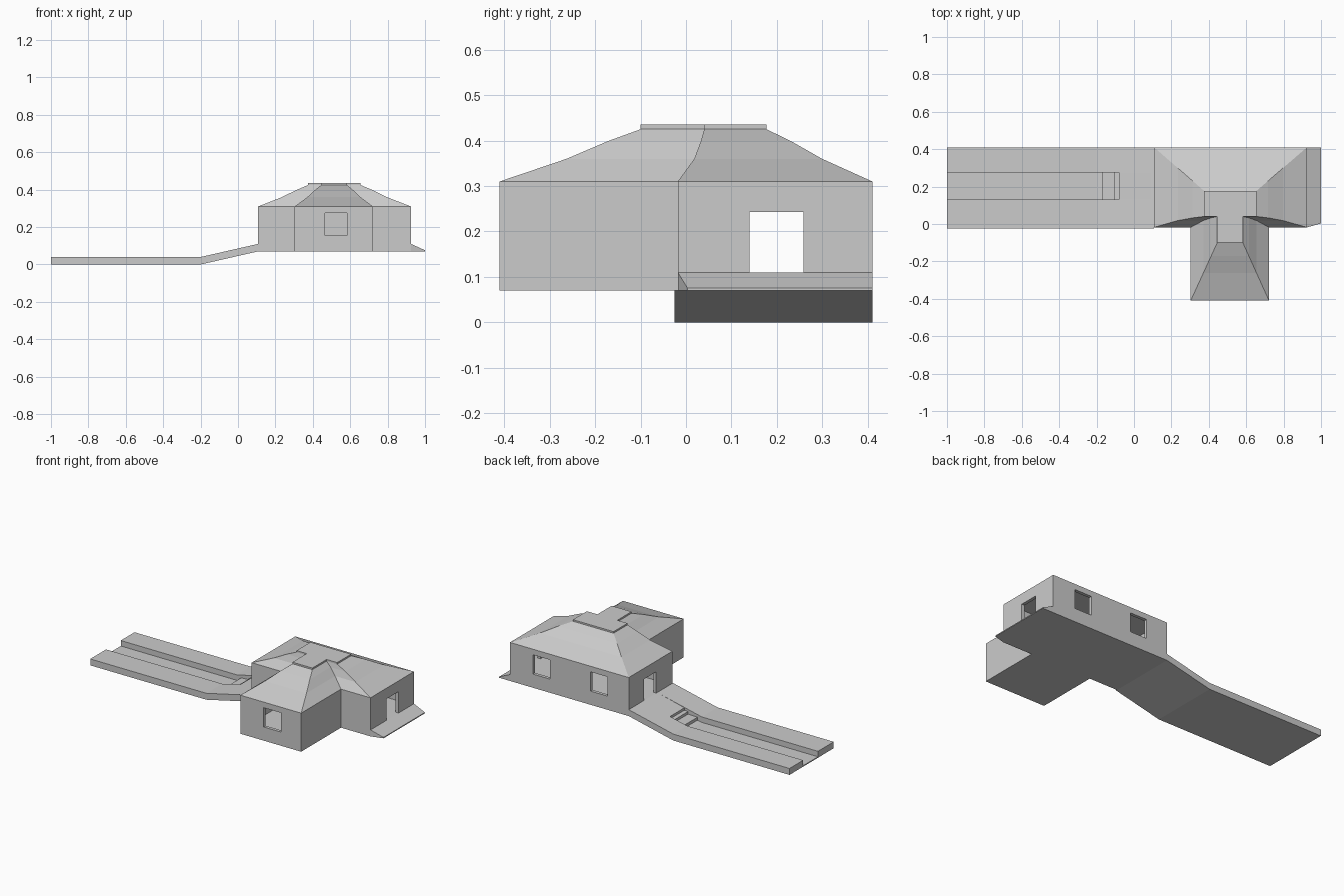
import bpy
import bmesh

if "Cube" in bpy.data.objects:
    bpy.data.objects.remove(bpy.data.objects["Cube"])


def make_object(name, verts, faces):
    mesh = bpy.data.meshes.new(name)
    mesh.from_pydata(verts, [], faces)
    bm = bmesh.new()
    bm.from_mesh(mesh)
    bmesh.ops.recalc_face_normals(bm, faces=bm.faces)
    bm.to_mesh(mesh)
    bm.free()
    ob = bpy.data.objects.new(name, mesh)
    bpy.context.collection.objects.link(ob)
    return ob


def loft(name, rings):
    """Skin a closed solid through rings of equal point count."""
    n = len(rings[0])
    verts = [p for ring in rings for p in ring]
    faces = [tuple(range(n)), tuple(range(len(verts) - n, len(verts)))]
    for r in range(len(rings) - 1):
        for i in range(n):
            j = (i + 1) % n
            faces.append((r * n + i, r * n + j, r * n + n + j, r * n + n + i))
    return make_object(name, verts, faces)


def t_ring(x0, x1, wx0, wx1, y_front, y_step, y_back, z):
    """T-shaped outline: wide back block and narrower front wing."""
    return [(wx0, y_front, z), (wx1, y_front, z), (wx1, y_step, z), (x1, y_step, z),
            (x1, y_back, z), (x0, y_back, z), (x0, y_step, z), (wx0, y_step, z)]


def extrude_y(name, profile, y0, y1):
    return loft(name, [[(x, y, z) for x, z in profile] for y in (y0, y1)])


def box(name, x0, x1, y0, y1, z0, z1):
    return extrude_y(name, [(x0, z0), (x1, z0), (x1, z1), (x0, z1)], y0, y1)


def cut(target, cutter):
    mod = target.modifiers.new("cut", 'BOOLEAN')
    mod.operation = 'DIFFERENCE'
    mod.solver = 'EXACT'
    mod.object = cutter
    bpy.context.view_layer.objects.active = target
    bpy.ops.object.modifier_apply(modifier=mod.name)
    bpy.data.objects.remove(cutter)


EAVE = (0.107, 0.925, 0.303, 0.722, -0.41, -0.018, 0.41)
CAP = (0.375, 0.655, 0.445, 0.582, -0.10, 0.04, 0.177)
T = 0.02

# Hollow walls with floor
walls = loft("walls", [t_ring(*EAVE, z) for z in (0.07, 0.31)])
inner = [v + (T if i in (0, 2, 4, 5) else -T) for i, v in enumerate(EAVE[:6])] + [EAVE[6] - T]
cut(walls, loft("room_cutter", [t_ring(*inner, z) for z in (0.11, 0.33)]))

# Door openings on both ends, one front window, two back windows
for x in (EAVE[0], EAVE[1]):
    cut(walls, box("door_cutter", x - 0.05, x + 0.05, 0.14, 0.258, 0.1101, 0.243))
for x, y in ((0.523, -0.41), (0.312, 0.41), (0.709, 0.41)):
    cut(walls, box("window_cutter", x - 0.059, x + 0.059, y - 0.05, y + 0.05, 0.155, 0.275))

# Curved hip roof stepping in from the eaves to the cap
steps = ((0.0, 0.31), (0.475, 0.36), (0.77, 0.399), (1.0, 0.425))
rings = []
for f, z in steps:
    vals = [a + (b - a) * f for a, b in zip(EAVE, CAP)]
    vals[5] += 0.035 * f * (1 - f)
    rings.append(t_ring(*vals, z))
loft("roof", rings)
loft("roof_cap", [t_ring(*CAP, z) for z in (0.424, 0.435)])

# Long ramp: two rails either side of a sunken channel
bottom = [(0.107, 0.07), (-0.2, 0.0), (-1.0, 0.0)]
rail = bottom + [(-1.0, 0.04), (-0.2, 0.04), (0.107, 0.11)]
extrude_y("ramp_rail_front", rail, -0.025, 0.13)
extrude_y("ramp_rail_back", rail, 0.275, 0.41)
channel = bottom + [(-1.0, 0.006), (-0.2, 0.006), (-0.17, 0.012), (-0.17, 0.03), (-0.105, 0.032),
                    (-0.105, 0.048), (-0.08, 0.05), (-0.08, 0.065), (0.09, 0.106), (0.107, 0.11)]
extrude_y("ramp_channel", channel, 0.13, 0.275)

# Sloping apron at the far door
loft("door_apron", [
    [(0.925, -0.018, 0.07), (0.925, 0.41, 0.07), (0.925, 0.41, 0.11), (0.925, -0.018, 0.11)],
    [(1.0, 0.003, 0.07), (1.0, 0.41, 0.07), (1.0, 0.41, 0.076), (1.0, 0.003, 0.076)]])
